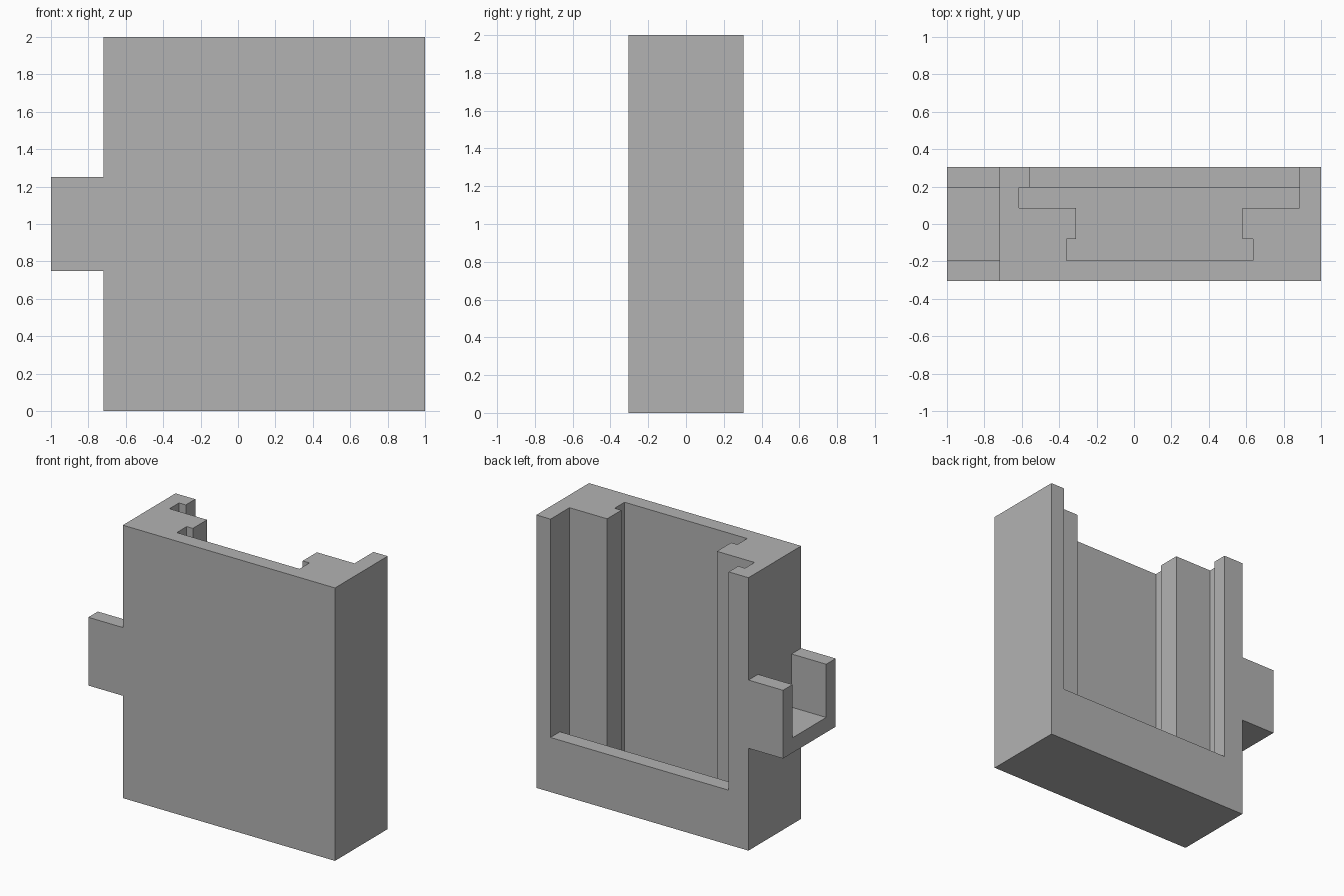
import bpy
import bmesh

default = bpy.data.objects.get("Cube")
if default:
    bpy.data.objects.remove(default, do_unlink=True)

# Single flat grey
grey = bpy.data.materials.new("plain_grey")
grey.use_nodes = True
colour = (0.45, 0.45, 0.45, 1)
grey.diffuse_color = colour
grey.node_tree.nodes["Principled BSDF"].inputs["Base Color"].default_value = colour


def prism(name, outline, direction):
    """Extrude a closed outline of 3D points along a direction."""
    bm = bmesh.new()
    face = bm.faces.new([bm.verts.new(p) for p in outline])
    grown = bmesh.ops.extrude_face_region(bm, geom=[face])["geom"]
    verts = [g for g in grown if isinstance(g, bmesh.types.BMVert)]
    bmesh.ops.translate(bm, verts=verts, vec=direction)
    bmesh.ops.recalc_face_normals(bm, faces=bm.faces)
    mesh = bpy.data.meshes.new(name)
    bm.to_mesh(mesh)
    bm.free()
    mesh.materials.append(grey)
    obj = bpy.data.objects.new(name, mesh)
    bpy.context.collection.objects.link(obj)
    return obj


def box(name, x0, x1, y0, y1, z0, z1):
    outline = [(x0, y0, z0), (x1, y0, z0), (x1, y1, z0), (x0, y1, z0)]
    return prism(name, outline, (0, 0, z1 - z0))


def combine(target, tool, operation):
    """Apply a boolean and remove the tool object."""
    tool.hide_render = True
    mod = target.modifiers.new(operation.lower(), "BOOLEAN")
    mod.operation = operation
    mod.solver = "EXACT"
    mod.object = tool
    graph = bpy.context.evaluated_depsgraph_get()
    result = bpy.data.meshes.new_from_object(target.evaluated_get(graph))
    target.modifiers.clear()
    target.data = result
    bpy.data.objects.remove(tool, do_unlink=True)


HALF = 0.305      # half depth of the housing
WALL = 0.11       # wall and floor thickness
INNER = HALF - WALL
SIDE = -0.72      # side face carrying the bracket
OVER = 2.2        # cutters rise past the open top

# Housing block
housing = box("housing", SIDE, 1, -HALF, HALF, 0, 2)

# Side bracket: U-shaped channel, open at its top and outer end
channel = [(-HALF, 0.75), (HALF, 0.75), (HALF, 1.25), (INNER, 1.25),
           (INNER, 0.75 + WALL), (-INNER, 0.75 + WALL), (-INNER, 1.25), (-HALF, 1.25)]
bracket = prism("bracket", [(-1, y, z) for y, z in channel], (1 + SIDE, 0, 0))
combine(housing, bracket, "UNION")

# Stepped pocket open at the top, with grooves down its sides
pocket = [(-0.36, -INNER), (0.635, -INNER), (0.635, -0.08), (0.58, -0.08),
          (0.58, 0.085), (0.885, 0.085), (0.885, INNER), (-0.615, INNER),
          (-0.615, 0.085), (-0.31, 0.085), (-0.31, -0.08), (-0.36, -0.08)]
pocket_cutter = prism("pocket_cutter", [(x, y, WALL) for x, y in pocket], (0, 0, OVER))
combine(housing, pocket_cutter, "DIFFERENCE")

# Back opening above the retaining lip
opening_cutter = box("opening_cutter", -0.56, 0.885, 0.14, 0.4, 0.4, OVER)
combine(housing, opening_cutter, "DIFFERENCE")
